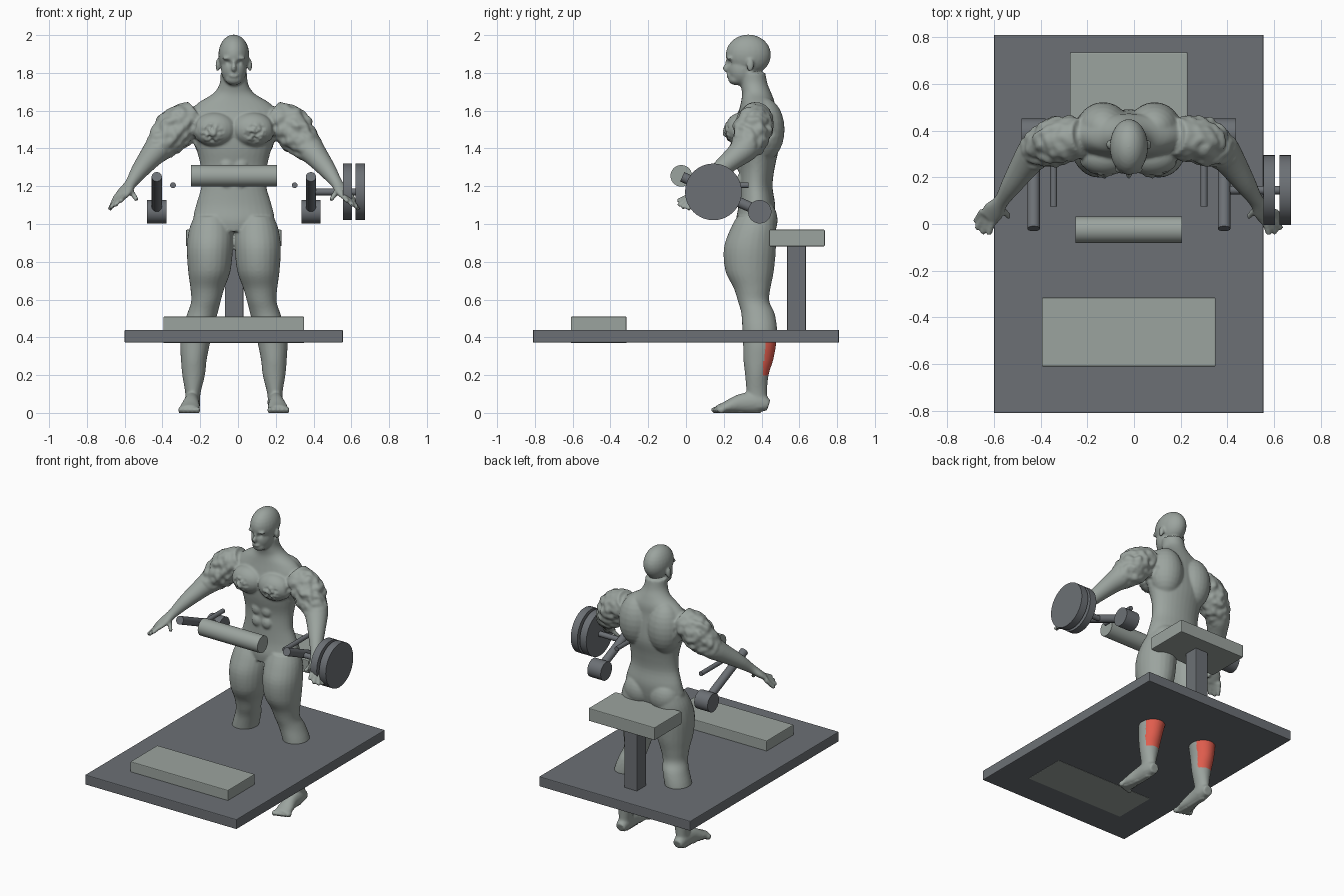
import bpy, bmesh, math
from mathutils import Vector, Matrix, noise

cube = bpy.data.objects.get("Cube")
if cube:
    bpy.data.objects.remove(cube, do_unlink=True)

MID = -0.022  # shared centre line of athlete and machine


def material(name, rgb):
    m = bpy.data.materials.new(name)
    m.use_nodes = True
    m.diffuse_color = (*rgb, 1)
    m.node_tree.nodes["Principled BSDF"].inputs["Base Color"].default_value = (*rgb, 1)
    return m


pale = material("pale_grey", (0.33, 0.37, 0.345))
dark = material("dark_steel", (0.15, 0.163, 0.178))
red = material("muscle_red", (0.75, 0.11, 0.075))


def make_object(name, bm, *mats):
    bmesh.ops.recalc_face_normals(bm, faces=bm.faces)
    mesh = bpy.data.meshes.new(name)
    bm.to_mesh(mesh)
    bm.free()
    obj = bpy.data.objects.new(name, mesh)
    bpy.context.collection.objects.link(obj)
    for m in mats:
        mesh.materials.append(m)
    return obj


def box(name, x, y, z, mat):
    bm = bmesh.new()
    spans = (x, y, z)
    centre = [(a + b) / 2 for a, b in spans]
    size = [b - a for a, b in spans]
    bmesh.ops.create_cube(bm, size=1, matrix=Matrix.LocRotScale(Vector(centre), None, Vector(size)))
    obj = make_object(name, bm, mat)
    bevel = obj.modifiers.new("soft_edge", 'BEVEL')
    bevel.width = 0.005
    bevel.segments = 2


def rod(name, start, end, radius, mat):
    a, b = Vector(start), Vector(end)
    turn = (b - a).to_track_quat('Z', 'Y').to_matrix().to_4x4()
    bm = bmesh.new()
    bmesh.ops.create_cone(bm, cap_ends=True, segments=40, radius1=radius, radius2=radius,
                          depth=(b - a).length, matrix=Matrix.Translation((a + b) / 2) @ turn)
    for f in bm.faces:
        f.smooth = len(f.verts) == 4
    for e in bm.edges:
        e.smooth = e.calc_face_angle(0) < 0.6
    make_object(name, bm, mat)


# Machine frame and pads
box("platform", (-0.6, 0.555), (-0.81, 0.81), (0.372, 0.44), dark)
box("foot_step", (-0.395, 0.35), (-0.61, -0.315), (0.369, 0.51), pale)
box("seat_post", (-0.07, 0.028), (0.535, 0.635), (0.43, 0.89), dark)
box("seat", (-0.275, 0.23), (0.44, 0.735), (0.882, 0.97), pale)
rod("roller_pad", (-0.25, -0.025, 1.255), (0.206, -0.025, 1.255), 0.057, pale)

# Side levers, pivots and pegs
for side, s in (("left", 1), ("right", -1)):
    x = MID + s * 0.408
    rod(side + "_lever", (x, -0.02, 1.25), (x, 0.39, 1.067), 0.027, dark)
    rod(side + "_pivot", (x - 0.051, 0.39, 1.065), (x + 0.051, 0.39, 1.065), 0.062, dark)
    x = MID + s * 0.322
    rod(side + "_peg", (x, 0.075, 1.205), (x, 0.33, 1.205), 0.015, dark)

# Weight bar with two discs
rod("weight_bar", (0.41, 0.145, 1.17), (0.64, 0.145, 1.17), 0.018, dark)
rod("inner_weight", (0.555, 0.145, 1.17), (0.604, 0.145, 1.17), 0.15, dark)
rod("outer_weight", (0.623, 0.145, 1.17), (0.673, 0.145, 1.17), 0.15, dark)


def loft(bm, points, s=1, level=True, n=24, steps=4):
    """Smooth tube through (x, y, z, width, depth) stations."""
    p = [Vector((q[0] * s, *q[1:])) for q in points]
    p = [p[0]] + p + [p[-1]]
    path = []
    for i in range(1, len(p) - 2):
        a, b, c, d = p[i - 1:i + 3]
        for k in range(steps):
            t = k / steps
            path.append(b + (c - a) * (t / 2) + (a * 2 - b * 5 + c * 4 - d) * (t * t / 2)
                        + (b * 3 - a - c * 3 + d) * (t ** 3 / 2))
    path.append(p[-1])
    rings = []
    for i, q in enumerate(path):
        u, v = Vector((1, 0, 0)), Vector((0, 1, 0))
        if not level:
            t = Vector(path[min(i + 1, len(path) - 1)][:3]) - Vector(path[max(i - 1, 0)][:3])
            u = t.cross(Vector((0, 0, 1))).normalized()
            v = t.cross(u).normalized()
        ring = []
        for k in range(n):
            a = math.tau * k / n
            ring.append(bm.verts.new(Vector(q[:3]) + u * q[3] * math.cos(a) + v * q[4] * math.sin(a)))
        rings.append(ring)
    for r0, r1 in zip(rings, rings[1:]):
        for k in range(n):
            bm.faces.new((r0[k], r0[k - 1], r1[k - 1], r1[k]))
    bm.faces.new(rings[0])
    bm.faces.new(rings[-1])


def lump(bm, loc, size, s=1):
    place = Matrix.LocRotScale(Vector((loc[0] * s, *loc[1:])), None, Vector(size))
    bmesh.ops.create_uvsphere(bm, u_segments=24, v_segments=14, radius=1, matrix=place)


body = bmesh.new()
# Torso and neck
loft(body, [(0, .36, .96, .13, .09), (0, .365, 1.02, .21, .1), (0, .375, 1.1, .2, .097),
            (0, .37, 1.2, .172, .088), (0, .375, 1.3, .175, .095), (0, .375, 1.4, .2, .115),
            (0, .37, 1.5, .235, .115), (0, .375, 1.58, .24, .1), (0, .38, 1.64, .19, .09),
            (0, .375, 1.69, .11, .078), (0, .36, 1.74, .076, .072), (0, .35, 1.8, .07, .07)], n=32)
# Head
lump(body, (0, .33, 1.895), (.082, .12, .108))
lump(body, (0, .30, 1.82), (.068, .08, .09))
lump(body, (0, .265, 1.767), (.046, .042, .032))
lump(body, (0, .216, 1.825), (.014, .022, .022))
lump(body, (0, .222, 1.85), (.009, .014, .03))
lump(body, (0, .228, 1.785), (.026, .015, .012))

for s in (1, -1):
    # Face details
    lump(body, (.03, .232, 1.878), (.032, .018, .01), s)
    lump(body, (.085, .34, 1.84), (.012, .02, .034), s)
    # Chest, back, shoulder, stomach and hip muscles
    lump(body, (.1, .29, 1.5), (.115, .083, .09), s)
    lump(body, (.11, .41, 1.5), (.115, .112, .17), s)
    lump(body, (.26, .365, 1.545), (.1, .1, .085), s)
    for z in (1.23, 1.31, 1.385):
        lump(body, (.037, .288, z), (.035, .02, .037), s)
    lump(body, (.095, .4, 1.02), (.105, .085, .11), s)
    # Leg
    loft(body, [(.12, .37, 1.04, .09, .1), (.122, .355, .97, .115, .122), (.127, .338, .87, .122, .138),
                (.13, .337, .75, .112, .128), (.14, .35, .66, .09, .097), (.148, .358, .59, .078, .083),
                (.165, .38, .53, .08, .088), (.19, .39, .45, .082, .092), (.205, .39, .37, .079, .088),
                (.212, .383, .28, .068, .079), (.213, .375, .2, .06, .062), (.217, .375, .1, .04, .054),
                (.22, .38, .03, .04, .055)], s)
    # Foot and toes
    loft(body, [(.218, .437, .04, .033, .03), (.22, .38, .055, .042, .055), (.225, .29, .05, .042, .05),
                (.232, .21, .03, .053, .03), (.235, .165, .02, .048, .02)], s, level=False)
    for i in range(5):
        lump(body, (.19 + .023 * i, .155 + .008 * i, .016), (.013, .024, .016), s)
    # Arm down to the palm
    loft(body, [(.2, .375, 1.58, .08, .08), (.29, .36, 1.52, .1, .11), (.35, .34, 1.455, .095, .1),
                (.4, .31, 1.4, .078, .075), (.44, .26, 1.355, .064, .06), (.5, .17, 1.28, .046, .045),
                (.545, .1, 1.215, .032, .03), (.575, .06, 1.175, .045, .024),
                (.6, .028, 1.145, .045, .018)], s, level=False)
    # Fingers and thumb
    for root, tip in (((.625, .055, 1.14), (.658, .01, 1.075)), ((.612, .04, 1.14), (.652, -.022, 1.085)),
                      ((.597, .028, 1.145), (.628, -.042, 1.098)), ((.58, .02, 1.15), (.6, -.045, 1.12)),
                      ((.55, .07, 1.18), (.512, .03, 1.125))):
        loft(body, [(*root, .016, .016), (*tip, .012, .012)], s, level=False, n=10)

# Fuse the muscle masses into one skin
athlete = make_object("athlete_body", body, pale, red)
skin = athlete.modifiers.new("fuse", 'REMESH')
skin.mode = 'VOXEL'
skin.voxel_size = 0.0075
relax = athlete.modifiers.new("relax", 'SMOOTH')
relax.factor = 0.5
relax.iterations = 4
bpy.context.view_layer.update()
fused = bpy.data.meshes.new_from_object(athlete.evaluated_get(bpy.context.evaluated_depsgraph_get()))
athlete.modifiers.clear()
athlete.data = fused
fused.materials.clear()
for m in (pale, red):
    fused.materials.append(m)

bm = bmesh.new()
bm.from_mesh(fused)
bm.normal_update()
for v in bm.verts:
    x, y, z = abs(v.co.x), v.co.y, v.co.z
    # Crumpled skin on the upper arms and lower chest
    arm = max(0, 1 - (Vector((x - .32, y - .35, z - 1.49)).length / .17) ** 4)
    chest = max(0, 1 - Vector((x - .115, y - .22, z - 1.48)).length / .07)
    v.co += v.normal * (.018 * arm * noise.noise(v.co * 24) + .03 * chest * noise.noise(v.co * 50))
    # Eye sockets
    v.co.y += .012 * math.exp(-(Vector((x - .032, y - .225, z - 1.855)).length / .014) ** 2)
    # Flat soles
    v.co.z = max(v.co.z, 0) if z > .006 else 0
bm.normal_update()
for f in bm.faces:
    f.smooth = True
    c = f.calc_center_median()
    # Highlighted calves
    calf = .2 < c.z < .4 and c.y > .405 + (c.z - .2) * .1 and f.normal.y > .25
    f.material_index = 1 if calf else 0
bm.to_mesh(fused)
bm.free()
athlete.location.x = MID
